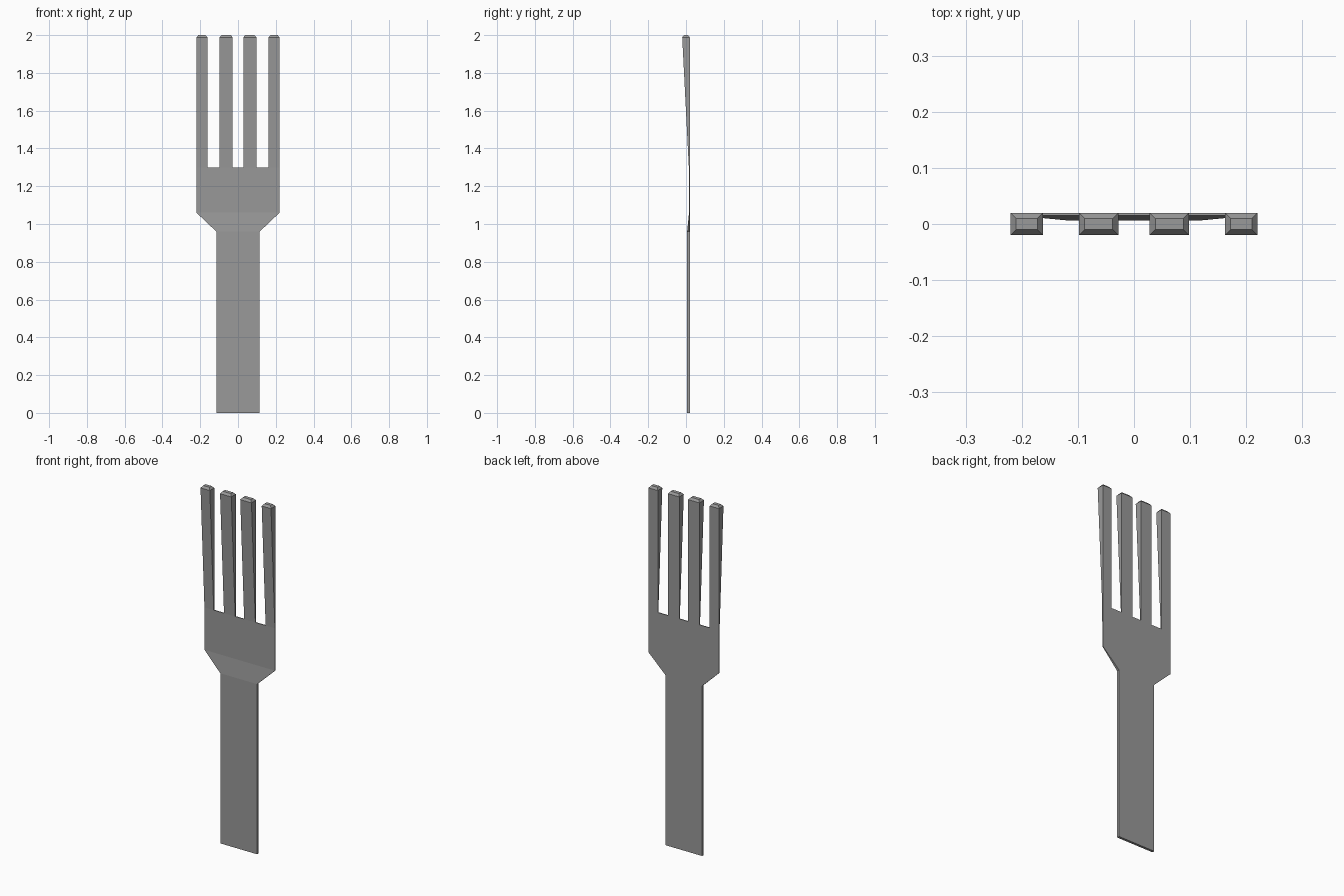
import bpy
import bmesh

cube = bpy.data.objects.get("Cube")
if cube:
    bpy.data.objects.remove(cube, do_unlink=True)

# Single grey metal
metal = bpy.data.materials.new("grey_metal")
metal.use_nodes = True
grey = (0.32, 0.32, 0.32, 1)
metal.diffuse_color = grey
metal.node_tree.nodes["Principled BSDF"].inputs["Base Color"].default_value = grey

BACK = 0.02        # flat back plane
TIP = -0.02        # front of the tine ends
ROOT = 0.015       # front of the thin plate where the tines begin
SLOT_Z, TIP_Z, TOP_Z = 1.3, 1.988, 2.0


def loft(name, sections):
    """Closed flat-faced solid through rectangles (x0, x1, front, back, z)."""
    bm = bmesh.new()
    rings = [[bm.verts.new(p) for p in ((x0, f, z), (x1, f, z), (x1, b, z), (x0, b, z))]
             for x0, x1, f, b, z in sections]
    for low, high in zip(rings, rings[1:]):
        for i in range(4):
            j = (i + 1) % 4
            bm.faces.new((low[i], low[j], high[j], high[i]))
    bm.faces.new(rings[0][::-1])
    bm.faces.new(rings[-1])
    bmesh.ops.recalc_face_normals(bm, faces=bm.faces)
    mesh = bpy.data.meshes.new(name)
    bm.to_mesh(mesh)
    bm.free()
    mesh.materials.append(metal)
    obj = bpy.data.objects.new(name, mesh)
    bpy.context.collection.objects.link(obj)
    return obj


# Handle, sloping shoulder and thin head plate
loft("handle_and_head", [
    (-0.115, 0.115, 0.006, BACK, 0),
    (-0.115, 0.115, 0.006, BACK, 0.96),
    (-0.22, 0.22, 0.016, BACK, 1.06),
    (-0.22, 0.22, ROOT, BACK, SLOT_Z),
])

# Tines thicken forward towards chamfered ends
INSET = 0.01
for place, inner, outer in (("inner", 0.028, 0.098), ("outer", 0.162, 0.22)):
    for side, x0, x1 in (("left", inner, outer), ("right", -outer, -inner)):
        loft(f"{place}_{side}_tine", [
            (x0, x1, ROOT, BACK, SLOT_Z),
            (x0, x1, TIP, BACK, TIP_Z),
            (x0 + INSET, x1 - INSET, TIP + INSET, BACK - INSET, TOP_Z),
        ])
